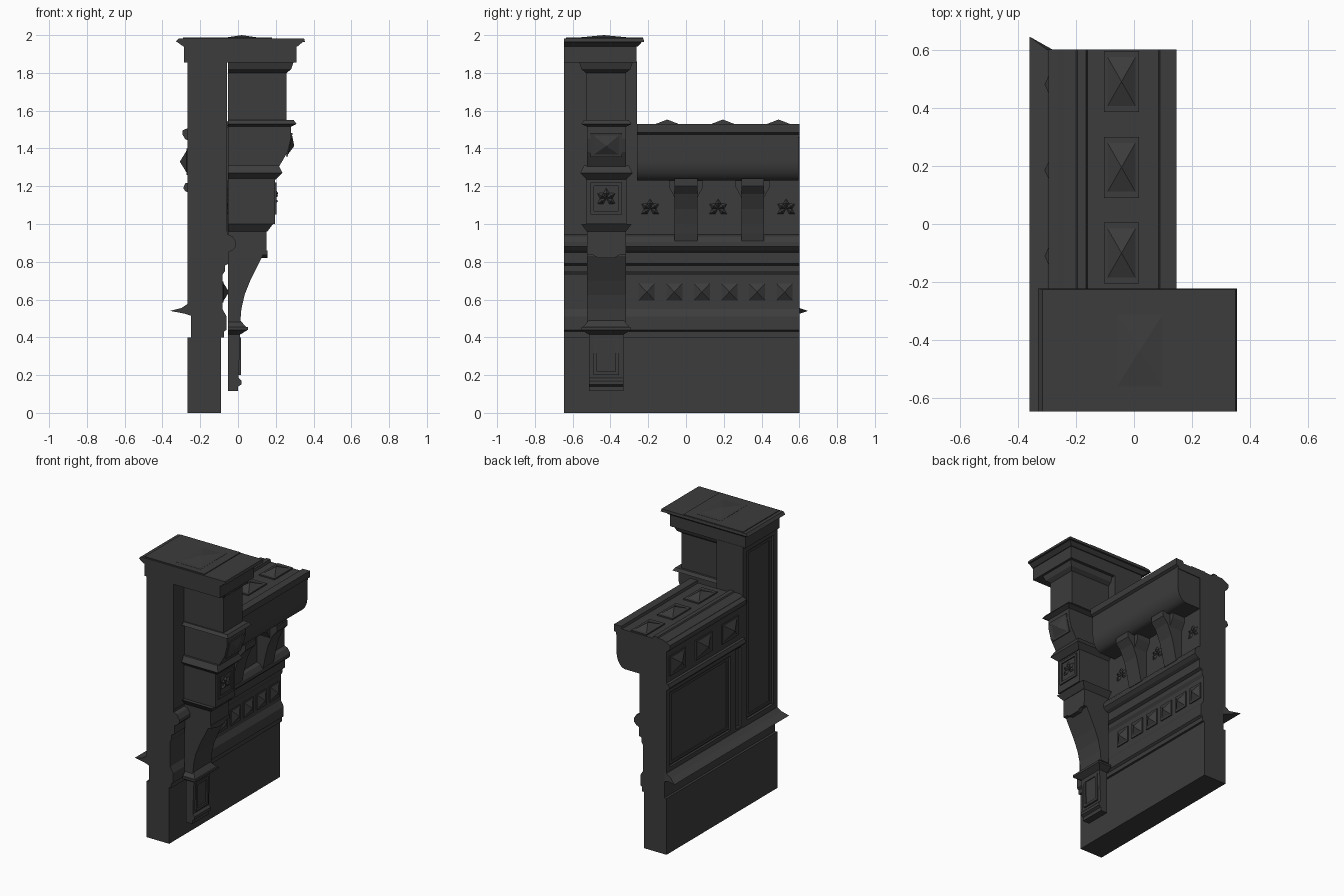
import bpy, bmesh, math
from mathutils import Vector

if "Cube" in bpy.data.objects:
    bpy.data.objects.remove(bpy.data.objects["Cube"], do_unlink=True)

stone = bpy.data.materials.new("dark_grey_stone")
stone.use_nodes = True
GREY = (0.045, 0.045, 0.045, 1)
stone.diffuse_color = GREY
bsdf = stone.node_tree.nodes["Principled BSDF"]
bsdf.inputs["Base Color"].default_value = GREY
bsdf.inputs["Roughness"].default_value = 0.9


def finish(name, bm):
    bmesh.ops.recalc_face_normals(bm, faces=bm.faces)
    mesh = bpy.data.meshes.new(name)
    bm.to_mesh(mesh)
    bm.free()
    mesh.materials.append(stone)
    ob = bpy.data.objects.new(name, mesh)
    bpy.context.collection.objects.link(ob)
    return ob


def loft(name, a, b):
    """Closed solid between two matching loops of points."""
    bm = bmesh.new()
    va, vb = [[bm.verts.new(p) for p in loop] for loop in (a, b)]
    bm.faces.new(va)
    bm.faces.new(vb)
    n = len(va)
    for i in range(n):
        j = (i + 1) % n
        bm.faces.new((va[i], va[j], vb[j], vb[i]))
    return finish(name, bm)


def prism_y(name, pts, y0, y1):
    return loft(name, [(x, y0, z) for x, z in pts], [(x, y1, z) for x, z in pts])


def prism_x(name, pts, x0, x1):
    return loft(name, [(x0, y, z) for y, z in pts], [(x1, y, z) for y, z in pts])


def box(name, x0, x1, y0, y1, z0, z1):
    return prism_y(name, [(x0, z0), (x1, z0), (x1, z1), (x0, z1)], y0, y1)


def flare(name, x0, x1, y0, y1, z0, z1, g0, g1):
    """Moulding: rectangle grown by g0 at the bottom and g1 at the top."""
    def rect(g, z):
        return [(x0, y0 - g, z), (x1 + g, y0 - g, z), (x1 + g, y1 + g, z), (x0, y1 + g, z)]
    return loft(name, rect(g0, z0), rect(g1, z1))


def stud(name, centre, u, v, height):
    """Pyramid on a thin plate; u and v are half-size vectors, height is a vector."""
    c, u, v, h = (Vector(p) for p in (centre, u, v, height))
    bm = bmesh.new()
    corners = [c + u * a + v * b for a, b in ((-1, -1), (1, -1), (1, 1), (-1, 1))]
    low = [bm.verts.new(p) for p in corners]
    rim = [bm.verts.new(p + h * 0.25) for p in corners]
    inner = [bm.verts.new(c + (p - c) * 0.8 + h * 0.25) for p in corners]
    tip = bm.verts.new(c + h)
    bm.faces.new(low)
    for i in range(4):
        j = (i + 1) % 4
        bm.faces.new((low[i], low[j], rim[j], rim[i]))
        bm.faces.new((rim[i], rim[j], inner[j], inner[i]))
        bm.faces.new((inner[i], inner[j], tip))
    return finish(name, bm)


def frame(name, x0, x1, y0, y1, z0, z1, w):
    box(name + "_bottom", x0, x1, y0, y1, z0, z0 + w)
    box(name + "_top", x0, x1, y0, y1, z1 - w, z1)
    box(name + "_side_a", x0, x1, y0, y0 + w, z0 + w, z1 - w)
    box(name + "_side_b", x0, x1, y1 - w, y1, z0 + w, z1 - w)


def leaf(name, x, y, z):
    """Carved leaf cluster facing +x."""
    for k in range(5):
        a = math.radians(-30 + 60 * k)
        d = Vector((0, math.cos(a), math.sin(a)))
        s = Vector((0, -d.z, d.y))
        root, tip = Vector((x, y, z)), Vector((x, y, z)) + d * 0.055
        mid = (root + tip) / 2
        bm = bmesh.new()
        ring = [bm.verts.new(p) for p in (root, mid + s * 0.017, tip, mid - s * 0.017)]
        top = bm.verts.new(mid + Vector((0.018, 0, 0)))
        bm.faces.new(ring)
        for i in range(4):
            bm.faces.new((ring[i], ring[(i + 1) % 4], top))
        finish(f"{name}_{k}", bm)


Y0, Y1 = -0.645, 0.6          # wall ends
PIER = -0.26                  # inner end of the pier

# Plinth, moulded lower wall, upper wall and pier
box("plinth", -0.267, -0.09, Y0, Y1, 0, 0.4)
prism_y("lower_wall", [(-0.25, 0.4), (-0.075, 0.4), (-0.075, 0.43), (-0.06, 0.44), (-0.06, 0.51),
                       (-0.083, 0.55), (-0.083, 0.73), (-0.07, 0.75), (-0.07, 0.78), (-0.05, 0.79),
                       (-0.05, 0.85), (-0.03, 0.86), (-0.01, 0.88), (-0.01, 0.905), (-0.03, 0.935),
                       (-0.055, 0.945), (-0.055, 0.96), (-0.25, 0.96)], Y0, Y1)
box("upper_wall", -0.25, -0.055, PIER, Y1, 0.96, 1.46)
box("pier", -0.25, -0.058, Y0, PIER, 0.96, 1.86)

# Rear ledge with a mitred spur at one end
ledge = [(-0.25, 0.515), (-0.28, 0.525), (-0.36, 0.54), (-0.3, 0.555), (-0.27, 0.575), (-0.25, 0.6)]
loft("rear_ledge", [(x, Y0, z) for x, z in ledge],
     [(x, Y1 + (0.045 if x < -0.35 else 0), z) for x, z in ledge])

# Rear panel frames and frieze
frame("pier_panel_frame", -0.268, -0.245, Y0, PIER, 0.57, 1.86, 0.045)
frame("pier_panel_bead", -0.258, -0.245, -0.59, -0.315, 0.625, 1.805, 0.018)
frame("wall_panel_frame", -0.266, -0.245, -0.16, Y1, 0.57, 1.18, 0.04)
frame("wall_panel_bead", -0.257, -0.245, -0.11, 0.55, 0.62, 1.13, 0.018)
frame("narrow_panel_frame", -0.266, -0.245, PIER, -0.16, 0.57, 1.18, 0.02)
box("frieze", -0.265, -0.24, PIER, Y1, 1.18, 1.5)
prism_y("frieze_lower_rail", [(-0.26, 1.165), (-0.28, 1.175), (-0.29, 1.19), (-0.28, 1.215), (-0.26, 1.22)], PIER, Y1)
prism_y("frieze_upper_rail", [(-0.26, 1.44), (-0.28, 1.45), (-0.295, 1.475), (-0.295, 1.495), (-0.26, 1.51)], PIER, Y1)

# Overhanging coping with a rounded underside
arc = [(0.06 + 0.07 * math.cos(a), 1.34 - 0.11 * math.sin(a))
       for a in (math.radians(9 * i) for i in range(11))]
cope = prism_y("coping_overhang", [(-0.06, 1.46), (0.13, 1.46)] + arc + [(-0.06, 1.23)], PIER, Y1 - 0.005)
bpy.ops.object.select_all(action="DESELECT")
cope.select_set(True)
bpy.context.view_layer.objects.active = cope
bpy.ops.object.shade_smooth_by_angle(angle=math.radians(30))
prism_y("coping_top", [(-0.25, 1.45), (0.13, 1.46), (0.13, 1.475), (0.147, 1.485), (0.147, 1.53),
                       (0.09, 1.53), (0.085, 1.512), (-0.16, 1.512), (-0.165, 1.53), (-0.195, 1.53),
                       (-0.2, 1.522), (-0.24, 1.522), (-0.265, 1.51), (-0.265, 1.45)], PIER, Y1)

# Pyramid studs on the coping, the rear frieze and the front band
for i in range(3):
    y = -0.1 + 0.295 * i
    stud(f"coping_stud_{i}", (-0.043, y, 1.51), (0.06, 0, 0), (0, 0.105, 0), (0, 0, 0.043))
    stud(f"frieze_stud_{i}", (-0.262, y - 0.01, 1.33), (0, 0.09, 0), (0, 0, 0.07), (-0.046, 0, 0))
for i in range(6):
    stud(f"band_stud_{i}", (-0.085, -0.208 + 0.146 * i, 0.64), (0, 0.053, 0), (0, 0, 0.056), (0.038, 0, 0))

# Corbels with splayed heads, leaves in the bays between them
for i, y in enumerate((0.0, 0.353)):
    prism_y(f"corbel_{i}", [(-0.06, 0.905), (-0.01, 0.91), (0.0, 0.95), (0.01, 1.0), (0.03, 1.08),
                            (0.065, 1.16), (0.1, 1.2), (0.1, 1.24), (-0.06, 1.24)], y - 0.06, y + 0.06)
    prism_x(f"corbel_head_{i}", [(y - 0.06, 1.14), (y + 0.06, 1.14), (y + 0.09, 1.195),
                                 (y + 0.09, 1.24), (y - 0.09, 1.24), (y - 0.09, 1.195)], -0.06, 0.045)
for i in range(3):
    leaf(f"bay_leaf_{i}", -0.056, -0.19 + 0.36 * i, 1.08)

# Scrolled bracket on the pier
BX, BA, BB = -0.052, -0.525, -0.318
prism_y("bracket_foot", [(BX, 0.115), (0.0, 0.115), (0.0, 0.14), (0.018, 0.15), (0.018, 0.17),
                         (0.003, 0.185), (0.012, 0.42), (BX, 0.42)], -0.513, -0.332)
frame("foot_panel", 0.0, 0.016, -0.49, -0.355, 0.2, 0.4, 0.018)
flare("foot_cap_lower", BX, 0.012, -0.515, -0.33, 0.415, 0.44, 0, 0.04)
flare("foot_cap_band", BX, 0.015, -0.515, -0.33, 0.44, 0.455, 0.037, 0.037)
flare("foot_cap_upper", BX, 0.012, -0.515, -0.33, 0.455, 0.49, 0.03, 0.0)
prism_y("bracket_scroll", [(BX, 0.48), (0.012, 0.48), (0.018, 0.55), (0.035, 0.625), (0.065, 0.7),
                           (0.1, 0.77), (0.13, 0.83), (0.13, 0.98), (BX, 0.98)], BA, BB)
prism_x("bracket_apron", [(BA, 0.86), (BA, 0.835), (-0.49, 0.835), (-0.465, 0.82), (-0.38, 0.82),
                          (-0.355, 0.835), (BB, 0.835), (BB, 0.86)], 0.0, 0.155)
box("bracket_neck", BX, 0.152, BA, BB, 0.86, 0.96)
flare("bracket_collar", BX, 0.155, BA, BB, 0.96, 1.0, 0, 0.03)
box("bracket_block", BX, 0.195, -0.53, -0.315, 1.0, 1.24)
frame("block_panel", 0.19, 0.203, -0.505, -0.34, 1.05, 1.22, 0.018)
leaf("block_leaf", 0.195, -0.422, 1.135)
flare("block_cap_lower", BX, 0.2, BA, BB, 1.235, 1.27, 0.0, 0.035)
flare("block_cap_upper", BX, 0.2, BA, BB, 1.27, 1.31, 0.035, 0.015)
prism_y("bracket_head", [(BX, 1.3), (0.215, 1.3), (0.262, 1.38), (0.28, 1.45), (0.28, 1.53), (BX, 1.53)],
        BA, BB)
stud("head_stud", (0.268, -0.422, 1.42), (0, 0.083, 0), (0.014, 0, 0.063), (0.03, 0, -0.007))
flare("head_abacus", BX, 0.28, BA, BB, 1.515, 1.53, 0.0, 0.03)
flare("head_abacus_top", BX, 0.28, BA, BB, 1.53, 1.55, 0.03, 0.015)

# Upper shaft, capital and pier cap
box("upper_shaft", BX, 0.258, -0.53, BB, 1.54, 1.83)
flare("capital_flare", BX, 0.258, -0.53, BB, 1.8, 1.82, 0.0, 0.024)
flare("capital_band", BX, 0.258, -0.53, BB, 1.82, 1.86, 0.024, 0.037)
box("cap_block", -0.285, 0.31, Y0, -0.262, 1.855, 1.95)


def cap_ring(x0, x1, y1, z):
    return [(x0, Y0, z), (x1, Y0, z), (x1, y1, z), (x0, y1, z)]


loft("cap_moulding", cap_ring(-0.29, 0.315, -0.255, 1.94), cap_ring(-0.325, 0.345, -0.232, 1.965))
loft("cap_slab", cap_ring(-0.33, 0.355, -0.222, 1.963), cap_ring(-0.315, 0.35, -0.225, 1.982))
box("cap_raised_panel", -0.29, 0.18, -0.635, -0.228, 1.98, 1.987)
stud("cap_pyramid", (0.02, -0.435, 1.984), (0.098, 0, 0), (0, 0.155, 0), (0, 0, 0.016))
